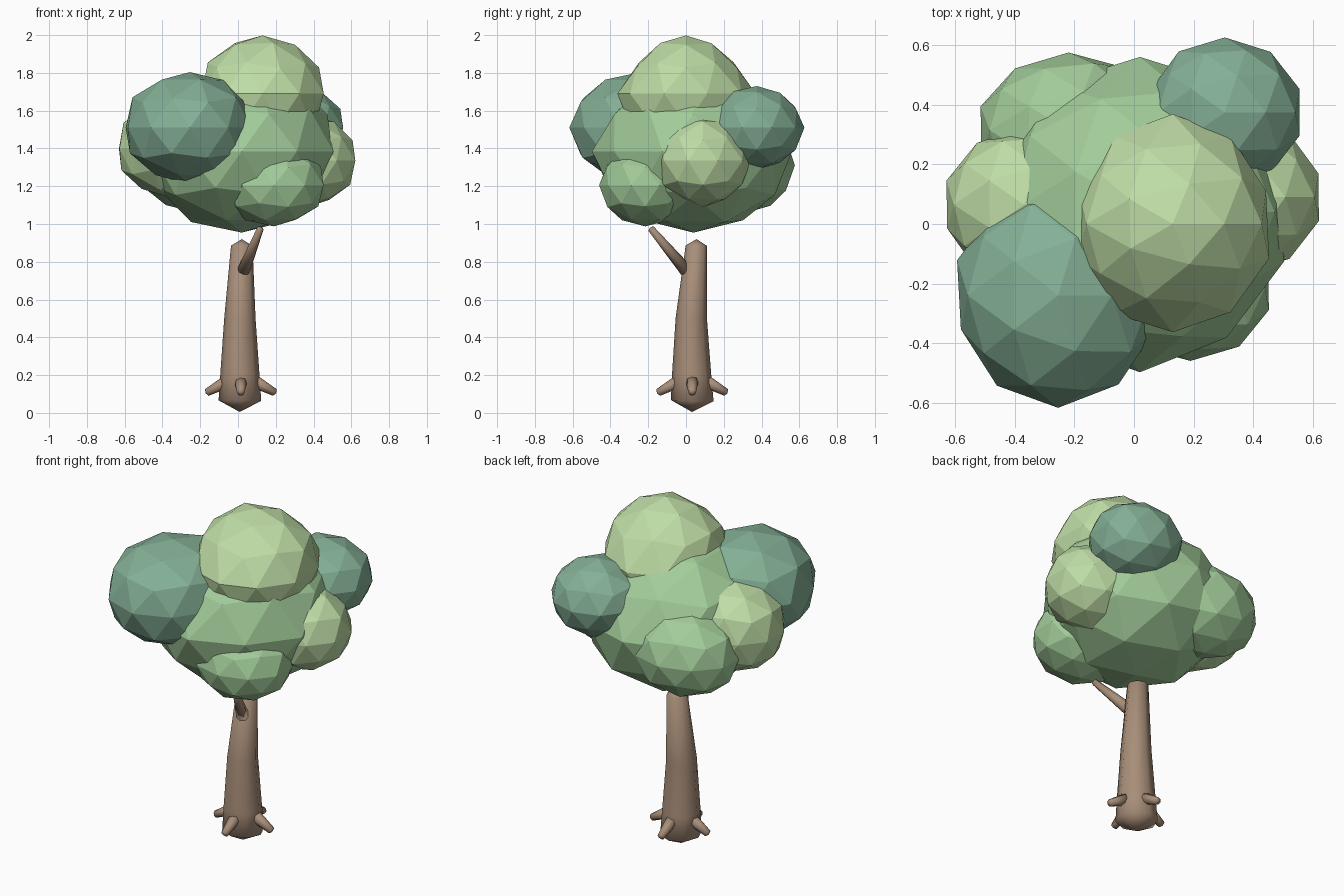
import bpy, bmesh, math, random
from mathutils import Vector

if "Cube" in bpy.data.objects:
    bpy.data.objects.remove(bpy.data.objects["Cube"])

random.seed(4)


def material(name, rgb):
    m = bpy.data.materials.new(name)
    m.diffuse_color = (*rgb, 1)
    m.use_nodes = True
    m.node_tree.nodes["Principled BSDF"].inputs["Base Color"].default_value = m.diffuse_color
    return m


BARK = material("bark", (0.39, 0.27, 0.19))
DARK = material("dark_leaf", (0.23, 0.43, 0.30))
MID = material("mid_leaf", (0.36, 0.60, 0.32))
LIGHT = material("light_leaf", (0.52, 0.72, 0.38))


def add_object(name, bm, mat):
    bmesh.ops.recalc_face_normals(bm, faces=bm.faces)
    me = bpy.data.meshes.new(name)
    bm.to_mesh(me)
    bm.free()
    me.materials.append(mat)
    ob = bpy.data.objects.new(name, me)
    bpy.context.collection.objects.link(ob)
    return ob


def limb(name, path, cap, sides=8):
    """Tapered tube through (x, y, z, radius) points with pointed end caps."""
    bm = bmesh.new()
    pts = [Vector(p[:3]) for p in path]
    axis = (pts[-1] - pts[0]).normalized()
    u = axis.orthogonal().normalized()
    v = axis.cross(u)
    rings = []
    for p, row in zip(pts, path):
        rings.append([bm.verts.new(p + row[3] * (u * math.cos(a) + v * math.sin(a)))
                      for a in (2 * math.pi * i / sides for i in range(sides))])
    for r0, r1 in zip(rings, rings[1:]):
        for i in range(sides):
            j = (i + 1) % sides
            bm.faces.new((r0[i], r0[j], r1[j], r1[i]))
    for ring, p, off in ((rings[0], pts[0], -cap[0]), (rings[-1], pts[-1], cap[1])):
        tip = bm.verts.new(p + axis * off)
        for i in range(sides):
            bm.faces.new((ring[i], ring[(i + 1) % sides], tip))
    for f in bm.faces:
        f.smooth = True
    return add_object(name, bm, BARK)


def leaf_clump(name, centre, radii, mat, pinch=0.0, jitter=0.02):
    """Flat-faced, slightly uneven icosphere; pinch narrows its top in depth."""
    bm = bmesh.new()
    bmesh.ops.create_icosphere(bm, subdivisions=2, radius=1)
    for vert in bm.verts:
        k = 1 + random.uniform(-jitter, jitter)
        n = vert.co.copy()
        n.y *= 1 - pinch * max(n.z, 0)
        vert.co = Vector([c + r * k * d for c, r, d in zip(centre, radii, n)])
    return add_object(name, bm, mat)


# Trunk and the single side branch
limb("trunk", [(0.01, 0.033, 0.065, 0.113), (0.01, 0.03, 0.2, 0.104),
               (0.01, 0.028, 0.5, 0.083), (0.02, 0.055, 0.885, 0.057)], (0.06, 0.035))
limb("branch", [(0.03, 0.0, 0.755, 0.035), (0.118, -0.185, 0.975, 0.018)], (0.01, 0.008))

# Four root stubs around the base
for i in range(4):
    c, s = math.cos(i * math.pi / 2), math.sin(i * math.pi / 2)
    limb(f"root_{i + 1}", [(0.015 + 0.07 * c, 0.033 + 0.07 * s, 0.168, 0.035),
                           (0.015 + 0.18 * c, 0.033 + 0.18 * s, 0.108, 0.02)], (0.01, 0.008))

# Canopy clumps
CLUMPS = [
    ("canopy_core", (0.02, 0.04, 1.385), (0.505, 0.53, 0.435), MID, 0.2),
    ("crown_clump", (0.13, 0.0, 1.69), (0.335, 0.37, 0.31), LIGHT, 0.33),
    ("front_left_clump", (-0.255, -0.24, 1.51), (0.35, 0.375, 0.30), DARK),
    ("back_right_clump", (0.305, 0.375, 1.51), (0.26, 0.25, 0.22), DARK),
    ("right_clump", (0.37, 0.09, 1.335), (0.26, 0.255, 0.24), LIGHT),
    ("front_right_clump", (0.19, -0.215, 1.205), (0.28, 0.245, 0.215), MID),
    ("left_clump", (-0.37, 0.065, 1.4), (0.272, 0.26, 0.255), LIGHT),
    ("back_left_clump", (-0.22, 0.315, 1.31), (0.31, 0.26, 0.25), MID),
]
for clump in CLUMPS:
    leaf_clump(*clump)
